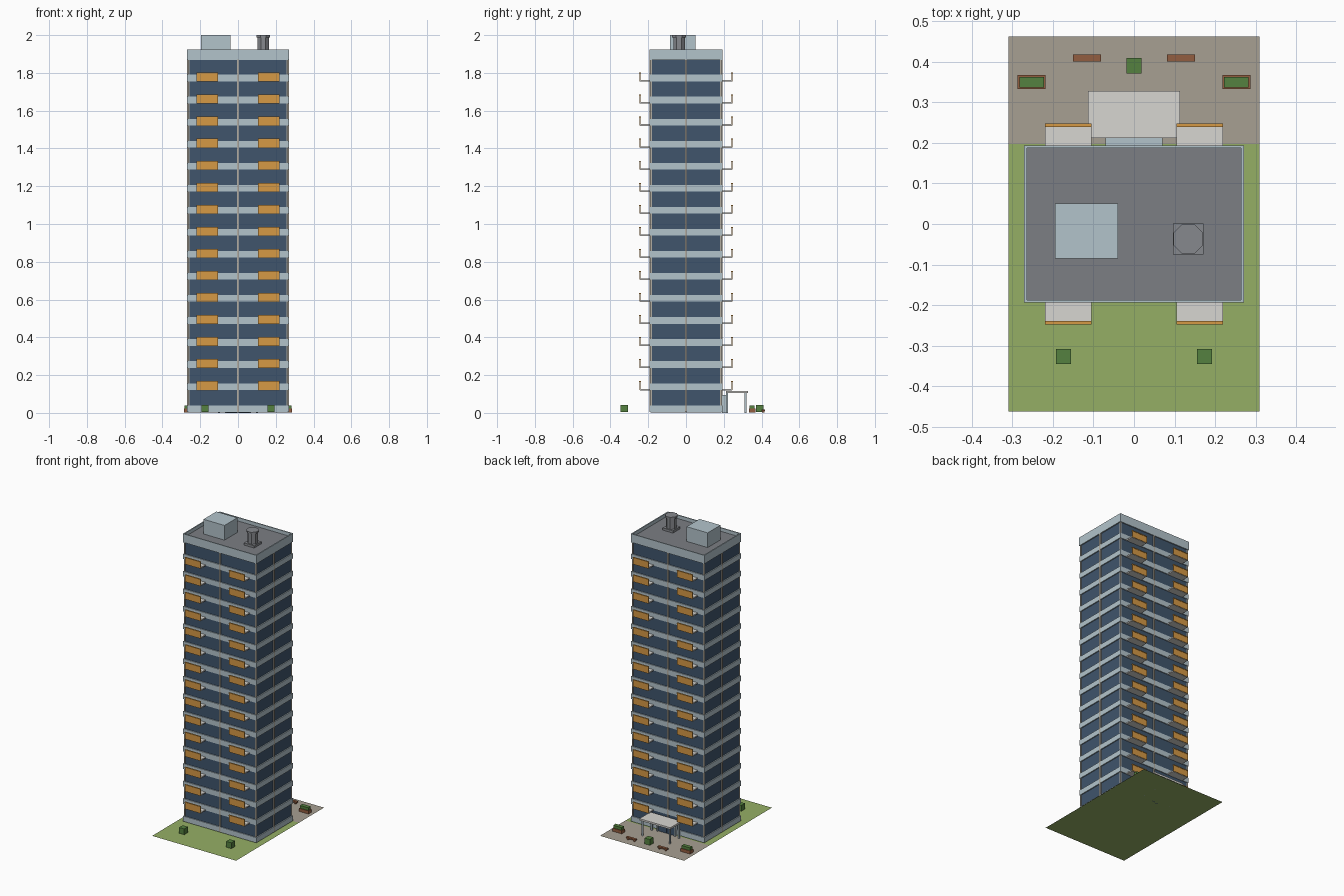
import bpy, bmesh, math
from mathutils import Matrix, Vector

if "Cube" in bpy.data.objects:
    bpy.data.objects.remove(bpy.data.objects["Cube"])


def mat(name, r, g, b):
    m = bpy.data.materials.new(name)
    m.diffuse_color = (r, g, b, 1)
    m.use_nodes = True
    m.node_tree.nodes["Principled BSDF"].inputs["Base Color"].default_value = m.diffuse_color
    return m


GLASS = mat("glass_blue", 0.05, 0.09, 0.15)
BAND = mat("pale_blue", 0.45, 0.55, 0.60)
ORANGE = mat("orange", 0.67, 0.32, 0.06)
GRASS = mat("grass_green", 0.30, 0.43, 0.13)
PAVE = mat("paving", 0.39, 0.35, 0.29)
ROOF = mat("roof_grey", 0.20, 0.21, 0.23)
WHITE = mat("off_white", 0.68, 0.67, 0.64)
BEIGE = mat("beige", 0.45, 0.42, 0.36)
LEAF = mat("leaf_green", 0.09, 0.22, 0.05)
WOOD = mat("wood_brown", 0.29, 0.11, 0.05)
METAL = mat("vent_grey", 0.24, 0.25, 0.27)


def finish(name, bm, *mats):
    me = bpy.data.meshes.new(name)
    bm.to_mesh(me)
    bm.free()
    for m in mats:
        me.materials.append(m)
    ob = bpy.data.objects.new(name, me)
    bpy.context.collection.objects.link(ob)
    return ob


def add_box(bm, x, y, z):
    """Box from (min, max) ranges."""
    c = Vector([(a + b) / 2 for a, b in (x, y, z)])
    s = [abs(b - a) for a, b in (x, y, z)]
    bmesh.ops.create_cube(bm, size=1, matrix=Matrix.Translation(c) @ Matrix.Diagonal((*s, 1)))


def boxes(name, m, *ranges):
    bm = bmesh.new()
    for r in ranges:
        add_box(bm, *r)
    return finish(name, bm, m)


def plane(name, m, x, y, z):
    bm = bmesh.new()
    bm.faces.new([bm.verts.new(p) for p in
                  ((x[0], y[0], z), (x[1], y[0], z), (x[1], y[1], z), (x[0], y[1], z))])
    return finish(name, bm, m)


def mirror_x(a, b, side):
    return (a, b) if side > 0 else (-b, -a)


# Site
plane("lawn", GRASS, (-0.31, 0.31), (-0.463, 0.463), 0)
plane("forecourt", PAVE, (-0.31, 0.31), (0.197, 0.463), 0.001)

# Tower body and floor bands
STEP, FLOORS = 0.1167, 16
tops = [0.04 + STEP * k for k in range(FLOORS)]
boxes("glazed_body", GLASS, ((-0.263, 0.263), (-0.187, 0.187), (0.002, 1.88)))
boxes("floor_bands", BAND, *[((-0.27, 0.27), (-0.193, 0.193), (t - 0.035, t)) for t in tops])

# Mullions: middle of each side plus the corners
W = 0.005
posts = []
for s in (-1, 1):
    posts.append(((-W, W), mirror_x(0.18, 0.194, s), (0.005, 1.87)))
    posts.append((mirror_x(0.255, 0.271, s), (-W, W), (0.005, 1.87)))
    for t in (-1, 1):
        posts.append((mirror_x(0.257, 0.266, s), mirror_x(0.181, 0.19, t), (0.005, 1.87)))
boxes("mullions", BEIGE, *posts)

# Parapet with sunken roof
bm = bmesh.new()
add_box(bm, (-0.271, 0.271), (-0.194, 0.194), (1.868, 1.925))
bm.normal_update()
top = max(bm.faces, key=lambda f: f.calc_center_median().z)
bmesh.ops.inset_region(bm, faces=[top], thickness=0.01)
deck = bmesh.ops.extrude_face_region(bm, geom=[top])["geom"]
bmesh.ops.translate(bm, vec=(0, 0, -0.023), verts=[g for g in deck if isinstance(g, bmesh.types.BMVert)])
for g in deck:
    if isinstance(g, bmesh.types.BMFace):
        g.material_index = 1
if top.is_valid:
    bmesh.ops.delete(bm, geom=[top], context='FACES_ONLY')
bmesh.ops.recalc_face_normals(bm, faces=bm.faces)
finish("parapet_and_roof", bm, BAND, ROOF)

# Balconies on front and back
slabs, panels, rails = [], [], []
for t in tops[1:]:
    for sx in (-1, 1):
        for sy in (-1, 1):
            x = mirror_x(0.105, 0.22, sx)
            slabs.append((x, mirror_x(0.19, 0.243, sy), (t - 0.037, t - 0.029)))
            panels.append((x, mirror_x(0.241, 0.246, sy), (t - 0.035, t + 0.006)))
            rails.append((x, mirror_x(0.239, 0.248, sy), (t + 0.006, t + 0.011)))
boxes("balcony_slabs", WHITE, *slabs)
boxes("balcony_panels", ORANGE, *panels)
boxes("balcony_handrails", ORANGE, *rails)

# Rooftop plant room and octagonal vent
boxes("plant_room", BAND, ((-0.195, -0.04), (-0.085, 0.05), (1.9, 2.0)))
boxes("vent_base", METAL, ((0.096, 0.172), (-0.075, 0.001), (1.9, 1.917)))
bm = bmesh.new()
for r, z0, z1 in ((0.033, 1.915, 1.99), (0.0395, 1.988, 2.0)):
    m = Matrix.Translation((0.134, -0.037, (z0 + z1) / 2)) @ Matrix.Rotation(math.pi / 8, 4, 'Z')
    bmesh.ops.create_cone(bm, cap_ends=True, segments=8, radius1=r, radius2=r, depth=z1 - z0, matrix=m)
finish("roof_vent", bm, METAL)

# Entrance: portal, doors and canopy on posts
boxes("entrance_portal", BAND,
      ((-0.07, -0.06), (0.19, 0.213), (0, 0.095)),
      ((0.06, 0.07), (0.19, 0.213), (0, 0.095)),
      ((-0.07, 0.07), (0.19, 0.213), (0.085, 0.095)))
boxes("entrance_doors", GLASS, ((-0.06, -0.002), (0.19, 0.205), (0, 0.085)),
      ((0.002, 0.06), (0.19, 0.205), (0, 0.085)))
boxes("canopy_roof", WHITE, ((-0.114, 0.114), (0.212, 0.328), (0.104, 0.116)))
boxes("canopy_posts", BAND, *[(mirror_x(0.096, 0.106, s), y, (0, 0.105))
                              for s in (-1, 1) for y in ((0.213, 0.222), (0.309, 0.319))])

# Planters, benches and shrubs
for s, side in ((-1, "left"), (1, "right")):
    boxes("planter_" + side, WOOD, (mirror_x(0.218, 0.287, s), (0.333, 0.367), (0.001, 0.022)))
    boxes("planter_hedge_" + side, LEAF, (mirror_x(0.222, 0.283, s), (0.337, 0.363), (0.02, 0.04)))
    boxes("bench_" + side, WOOD, (mirror_x(0.082, 0.151, s), (0.401, 0.418), (0.01, 0.019)),
          (mirror_x(0.09, 0.097, s), (0.403, 0.416), (0.001, 0.011)),
          (mirror_x(0.136, 0.143, s), (0.403, 0.416), (0.001, 0.011)))
for name, x, y in (("shrub_back", 0, 0.39), ("shrub_front_left", -0.174, -0.327),
                   ("shrub_front_right", 0.174, -0.327)):
    boxes(name, LEAF, ((x - 0.019, x + 0.019), (y - 0.019, y + 0.019), (0.004, 0.043)))
